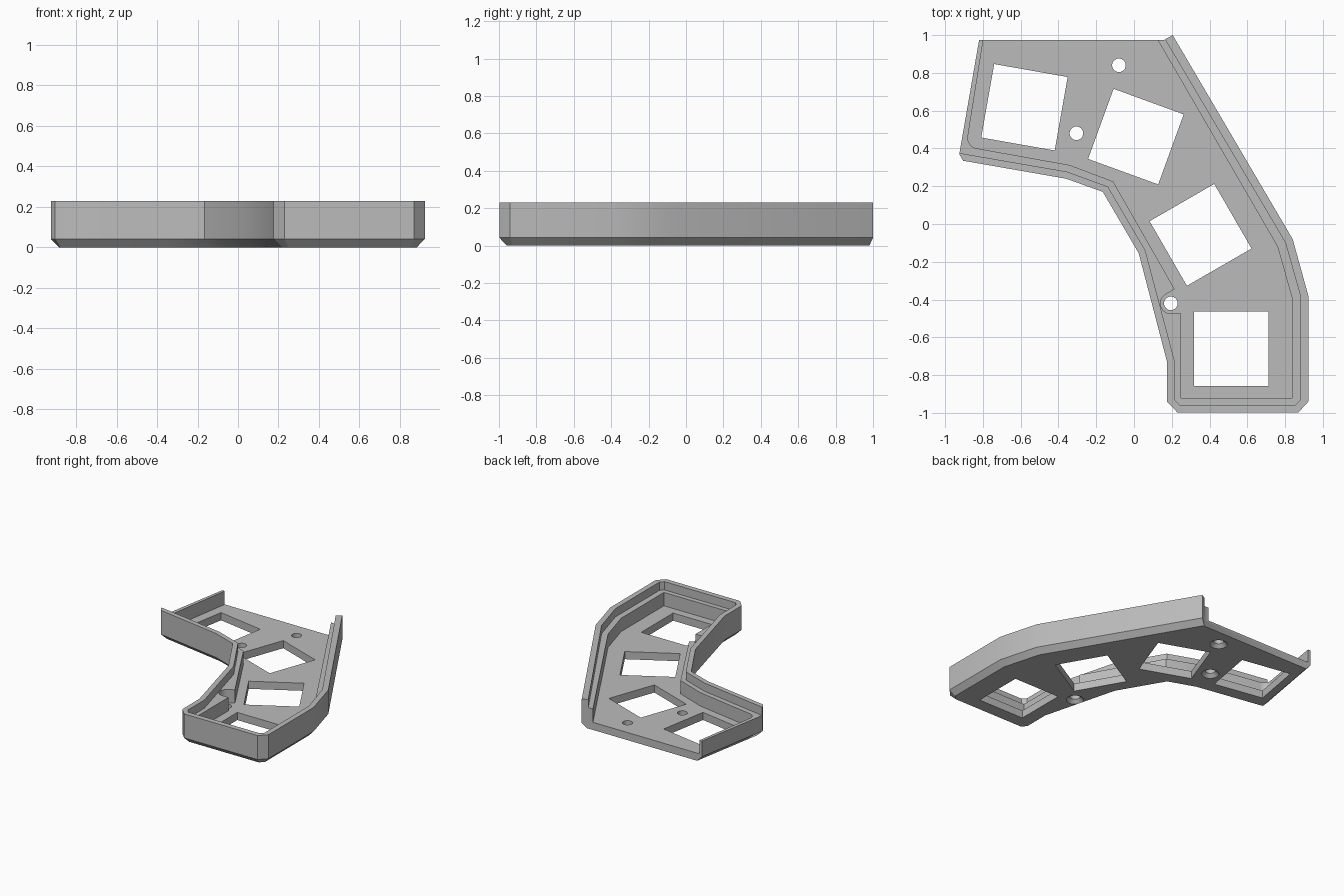
import bpy, bmesh, math
from mathutils import Vector

if "Cube" in bpy.data.objects:
    bpy.data.objects.remove(bpy.data.objects["Cube"])

TOP, LEDGE, FLOOR, CHAMFER = 0.23, 0.165, 0.06, 0.042

grey = bpy.data.materials.new("grey plastic")
grey.diffuse_color = (0.5, 0.5, 0.5, 1)
grey.use_nodes = True
grey.node_tree.nodes["Principled BSDF"].inputs["Base Color"].default_value = grey.diffuse_color


def loft(name, low, high, z0, z1, mid=None, zm=0):
    """Closed solid through two or three outlines with equal point counts."""
    bm = bmesh.new()
    rings = [(low, z0)] + ([(mid, zm)] if mid else []) + [(high, z1)]
    loops = [[bm.verts.new((p[0], p[1], z)) for p in pts] for pts, z in rings]
    n = len(low)
    for a, b in zip(loops, loops[1:]):
        for i in range(n):
            j = (i + 1) % n
            bm.faces.new((a[i], a[j], b[j], b[i]))
    bm.faces.new(loops[0][::-1])
    bm.faces.new(loops[-1])
    bmesh.ops.recalc_face_normals(bm, faces=bm.faces)
    mesh = bpy.data.meshes.new(name)
    bm.to_mesh(mesh)
    bm.free()
    mesh.materials.append(grey)
    ob = bpy.data.objects.new(name, mesh)
    bpy.context.collection.objects.link(ob)
    return ob


def inset(pts, dists):
    """Offset each edge of a counter-clockwise outline inward by its distance."""
    n = len(pts)
    lines = []
    for i in range(n):
        a, b = Vector(pts[i]), Vector(pts[(i + 1) % n])
        d = (b - a).normalized()
        lines.append((a + Vector((-d.y, d.x)) * dists[i], d))
    out = []
    for i in range(n):
        (p, d), (q, e) = lines[i - 1], lines[i]
        t = (q - p).cross(e) / d.cross(e)
        out.append(tuple(p + d * t))
    return out


def arc(cx, cy, r, a0, a1, steps):
    return [(cx + r * math.cos(math.radians(a0 + (a1 - a0) * i / steps)),
             cy + r * math.sin(math.radians(a0 + (a1 - a0) * i / steps)))
            for i in range(steps + 1)]


# Tray body: outline with a chamfered underside, plain along the open back
outer = [(-0.82, 0.975), (-0.925, 0.37), (-0.905, 0.335), (-0.36, 0.24),
         (-0.165, 0.17), (0.025, -0.155), (0.175, -0.73), (0.175, -0.94),
         (0.23, -0.998), (0.87, -0.998), (0.923, -0.94), (0.923, -0.38),
         (0.84, -0.08), (0.205, 1.0), (0.16, 0.975)]
base = inset(outer, [0.04] * 13 + [0, 0])
body = loft("switch_tray", base, outer, 0, TOP, outer, CHAMFER)

# Upper recess leaving the thin lip
lip = [(-1.1, 1.2), (-1.1, 0.406), (-0.355, 0.277), (-0.138, 0.198),
       (0.06, -0.14), (0.215, -0.725), (0.215, -0.93), (0.24, -0.957),
       (0.855, -0.957), (0.882, -0.93), (0.882, -0.385), (0.802, -0.1),
       (0.165, 0.976), (0.044, 1.18)]
cutters = [loft("lip_recess", lip, lip, LEDGE, 0.4)]

# Main cavity with rounded left corner and screw pocket
cavity = ([(-0.77, 1.15)] + arc(-0.825, 0.455, 0.055, 170, 260, 6)
          + [(-0.34, 0.312), (-0.11, 0.225), (0.215, -0.345)]
          + arc(0.195, -0.42, 0.055, 120, 270, 10)
          + [(0.25, -0.475), (0.25, -0.92), (0.836, -0.92), (0.836, -0.39),
             (0.76, -0.12), (0.125, 0.975), (0.007, 1.175)])
cutters.append(loft("cavity", cavity, cavity, FLOOR, 0.45))

# Square switch openings
for x, y, rot in [(-0.58, 0.618, -10), (0.01, 0.4625, -20),
                  (0.3525, -0.0575, 30), (0.515, -0.66, 0)]:
    sq = arc(x, y, 0.395 / math.sqrt(2), rot + 45, rot + 315, 3)
    cutters.append(loft("switch_opening", sq, sq, -0.1, 0.5))

# Screw holes, countersunk from below
for x, y in [(-0.08, 0.84), (-0.305, 0.48), (0.195, -0.42)]:
    ring = lambda r: arc(x, y, r, 0, 345, 23)
    cutters.append(loft("screw_hole", ring(0.036), ring(0.036), -0.1, 0.5))
    cutters.append(loft("countersink", ring(0.082), ring(0.036), -0.02, 0.026))

for c in cutters:
    mod = body.modifiers.new(c.name, 'BOOLEAN')
    mod.operation, mod.solver, mod.object = 'DIFFERENCE', 'EXACT', c

# Bake the cuts and remove the helpers
deps = bpy.context.evaluated_depsgraph_get()
cut_mesh = bpy.data.meshes.new_from_object(body.evaluated_get(deps))
body.modifiers.clear()
body.data = cut_mesh
for c in cutters:
    bpy.data.objects.remove(c)

bpy.ops.object.select_all(action='DESELECT')
body.select_set(True)
bpy.context.view_layer.objects.active = body
bpy.ops.object.shade_smooth_by_angle(angle=math.radians(30))
